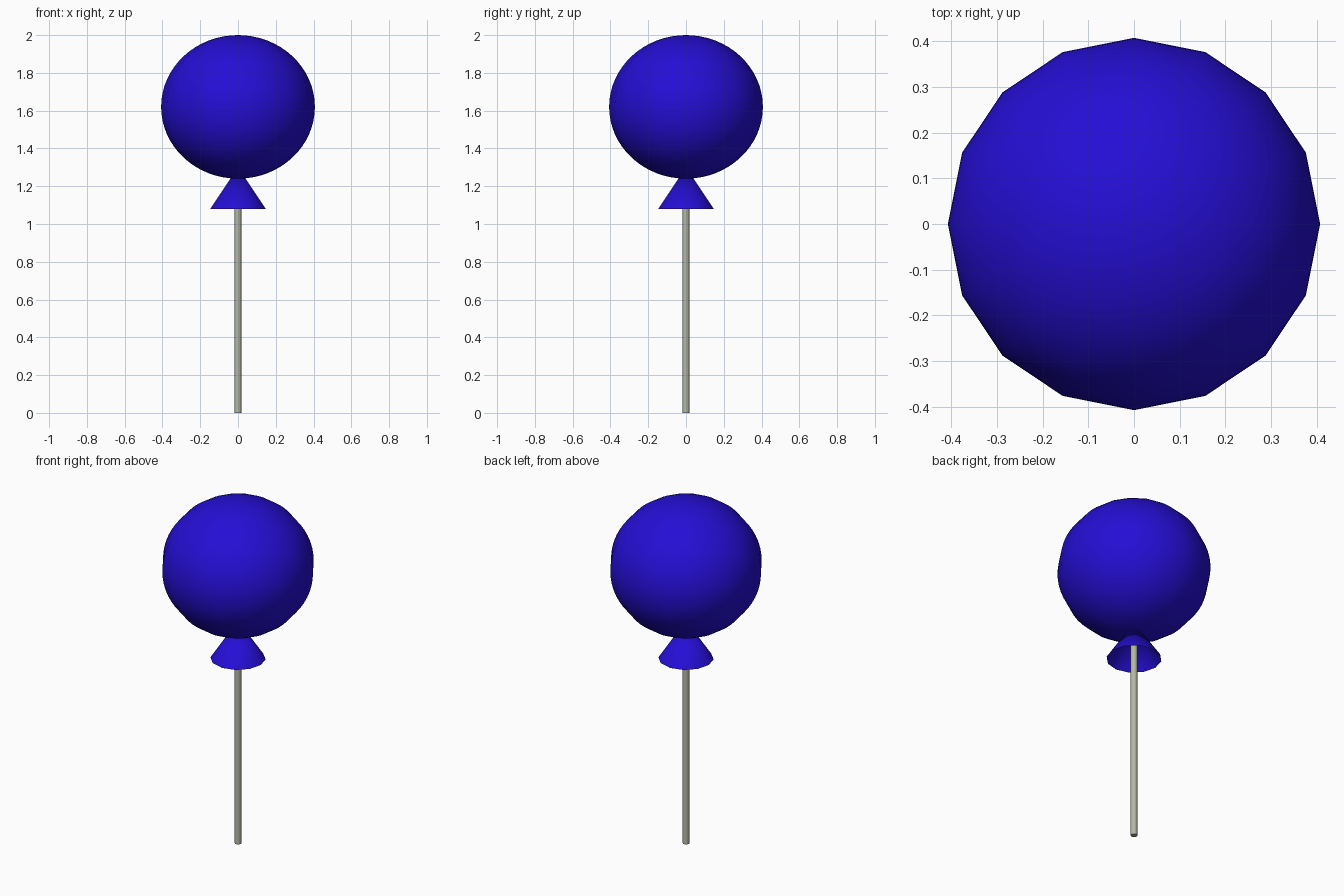
import bpy
import math

if "Cube" in bpy.data.objects:
    bpy.data.objects.remove(bpy.data.objects["Cube"])


def material(name, rgb):
    m = bpy.data.materials.new(name)
    m.diffuse_color = (*rgb, 1.0)
    m.use_nodes = True
    m.node_tree.nodes["Principled BSDF"].inputs["Base Color"].default_value = m.diffuse_color
    return m


def finish(name, mat, angle):
    ob = bpy.context.object
    ob.name = name
    ob.data.materials.append(mat)
    bpy.ops.object.shade_smooth_by_angle(angle=math.radians(angle))
    return ob


blue = material("balloon blue", (0.018, 0.0045, 0.66))
grey = material("pale grey green", (0.46, 0.49, 0.37))

# Balloon body: slightly squashed ball, 16 sides around
bpy.ops.mesh.primitive_uv_sphere_add(segments=16, ring_count=32, radius=1,
                                     location=(0, 0, 1.62))
bpy.context.object.scale = (0.407, 0.407, 0.38)
bpy.ops.object.transform_apply(location=False, rotation=False, scale=True)
finish("balloon", blue, 40)

# Flared neck: hollow cone, open at the bottom, tip inside the balloon
bpy.ops.mesh.primitive_cone_add(vertices=12, radius1=0.147, radius2=0,
                                depth=0.22, end_fill_type='NOTHING',
                                location=(0, 0, 1.19))
finish("neck", blue, 40)

# Stick, running up inside the neck
bpy.ops.mesh.primitive_cylinder_add(vertices=12, radius=0.018, depth=1.25,
                                    location=(0, 0, 0.625))
finish("stick", grey, 40)
